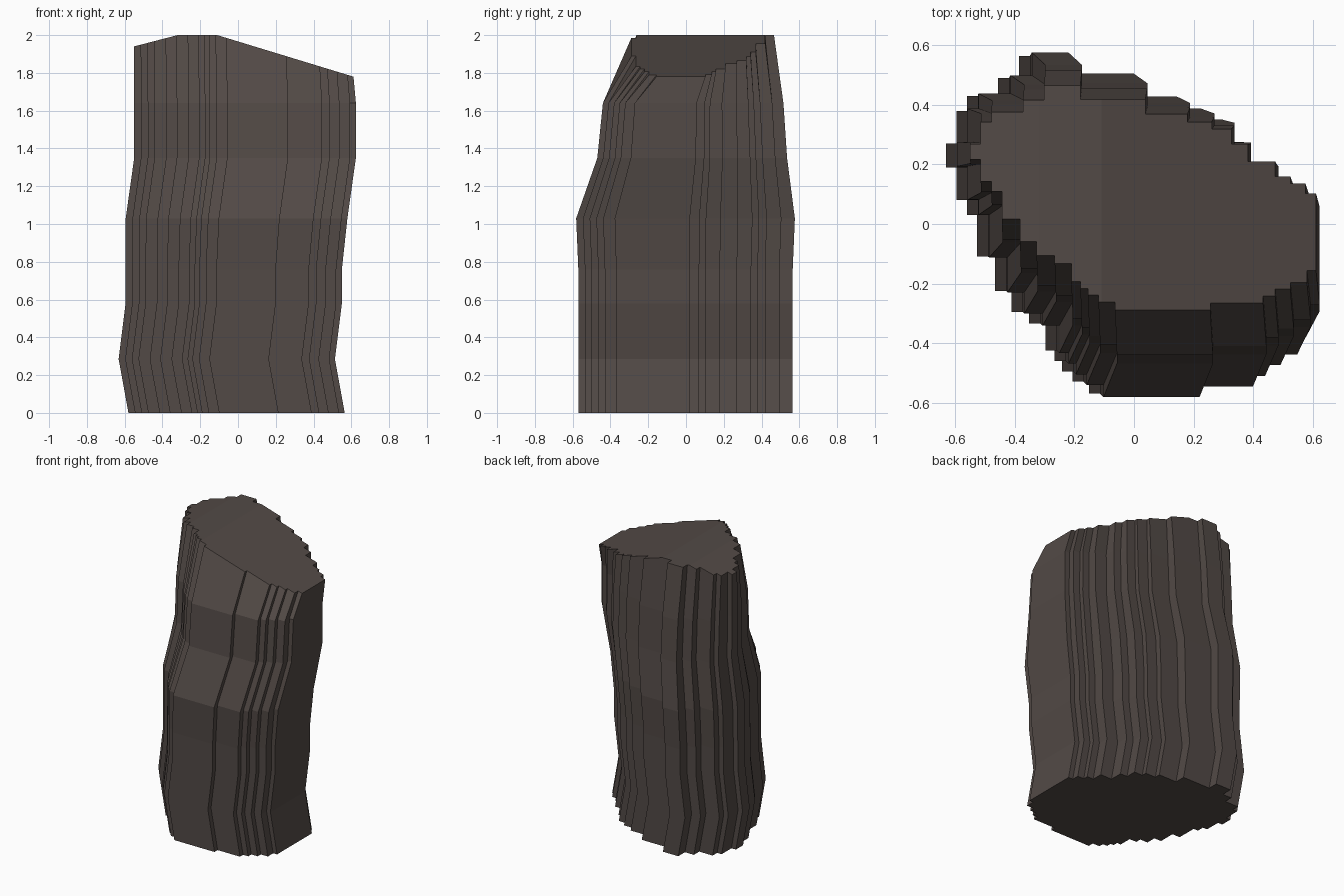
import bpy, bmesh

# Stepped outline of the stone column, anticlockwise: corners of a staircase
outline = [
    (-.10, -.57), (.215, -.57), (.215, -.535), (.39, -.535), (.39, -.50), (.43, -.50),
    (.43, -.465), (.48, -.465), (.48, -.43), (.535, -.43), (.535, -.37), (.565, -.37),
    (.565, .02), (.53, .02), (.53, .07), (.48, .07), (.48, .105), (.43, .105),
    (.43, .18), (.34, .18), (.34, .27), (.285, .27), (.285, .345), (.22, .345),
    (.22, .38), (.14, .38), (.14, .42), (0, .42), (0, .495), (-.215, .495),
    (-.215, .565), (-.335, .565), (-.335, .49), (-.405, .49), (-.405, .43), (-.51, .43),
    (-.51, .38), (-.545, .38), (-.545, .27), (-.58, .27), (-.58, .19), (-.545, .19),
    (-.545, .08), (-.51, .08), (-.51, .03), (-.475, .03), (-.475, -.11), (-.415, -.11),
    (-.415, -.225), (-.36, -.225), (-.36, -.295), (-.30, -.295), (-.30, -.335),
    (-.245, -.335), (-.245, -.425), (-.215, -.425), (-.215, -.46), (-.19, -.46),
    (-.19, -.495), (-.155, -.495), (-.155, -.53), (-.10, -.53),
]

# Layers: height, x scale, x shift, y scale, y shift
layers = [
    (0.00, 1.0, 0.0, 1.0, 0.0),
    (0.285, 1.0, -.052, 1.0, 0.0),
    (0.58, 1.0, -.015, 1.0, 0.0),
    (0.76, 1.0, -.015, 1.0, 0.0),
    (1.03, 1.025, 0.0, 1.02, 0.0),
    (1.35, 1.025, .045, .885, .035),
    (1.64, 1.025, .045, .842, .04),
    (2.00, 1.015, .038, .665, .09),
]


def top_height(x):
    """Ridge along the top, falling gently left and further right."""
    if x < -.32:
        return 2 - (-.32 - x) * .26
    if x > -.11:
        return 2 - (x + .11) * .305
    return 2.0


bm = bmesh.new()
rings = [[bm.verts.new((x * sx + ox, y * sy + oy, z)) for x, y in outline]
         for z, sx, ox, sy, oy in layers]
n = len(outline)
for a, b in zip(rings, rings[1:]):
    for i in range(n):
        j = (i + 1) % n
        bm.faces.new((a[i], a[j], b[j], b[i]))
bm.faces.new(rings[0][::-1])
top = bm.faces.new(rings[-1])

# Crease the top face at both sides of the ridge, then slope it
faces = [top]
for cut in (-.32, -.11):
    geom = set(faces)
    for f in faces:
        geom.update(f.verts)
        geom.update(f.edges)
    bmesh.ops.bisect_plane(bm, geom=list(geom), dist=1e-5,
                           plane_co=(cut, 0, 0), plane_no=(1, 0, 0))
    faces = [f for f in bm.faces if all(v.co.z > 1.99 for v in f.verts)]
for v in bm.verts:
    if v.co.z > 1.99:
        v.co.z = top_height(v.co.x)
bmesh.ops.recalc_face_normals(bm, faces=bm.faces)

mesh = bpy.data.meshes.new("stone_column")
bm.to_mesh(mesh)
bm.free()
column = bpy.data.objects.new("stone_column", mesh)
bpy.context.collection.objects.link(column)

# Dark brown stone
stone = bpy.data.materials.new("dark_brown_stone")
stone.diffuse_color = (.085, .068, .061, 1)
mesh.materials.append(stone)
